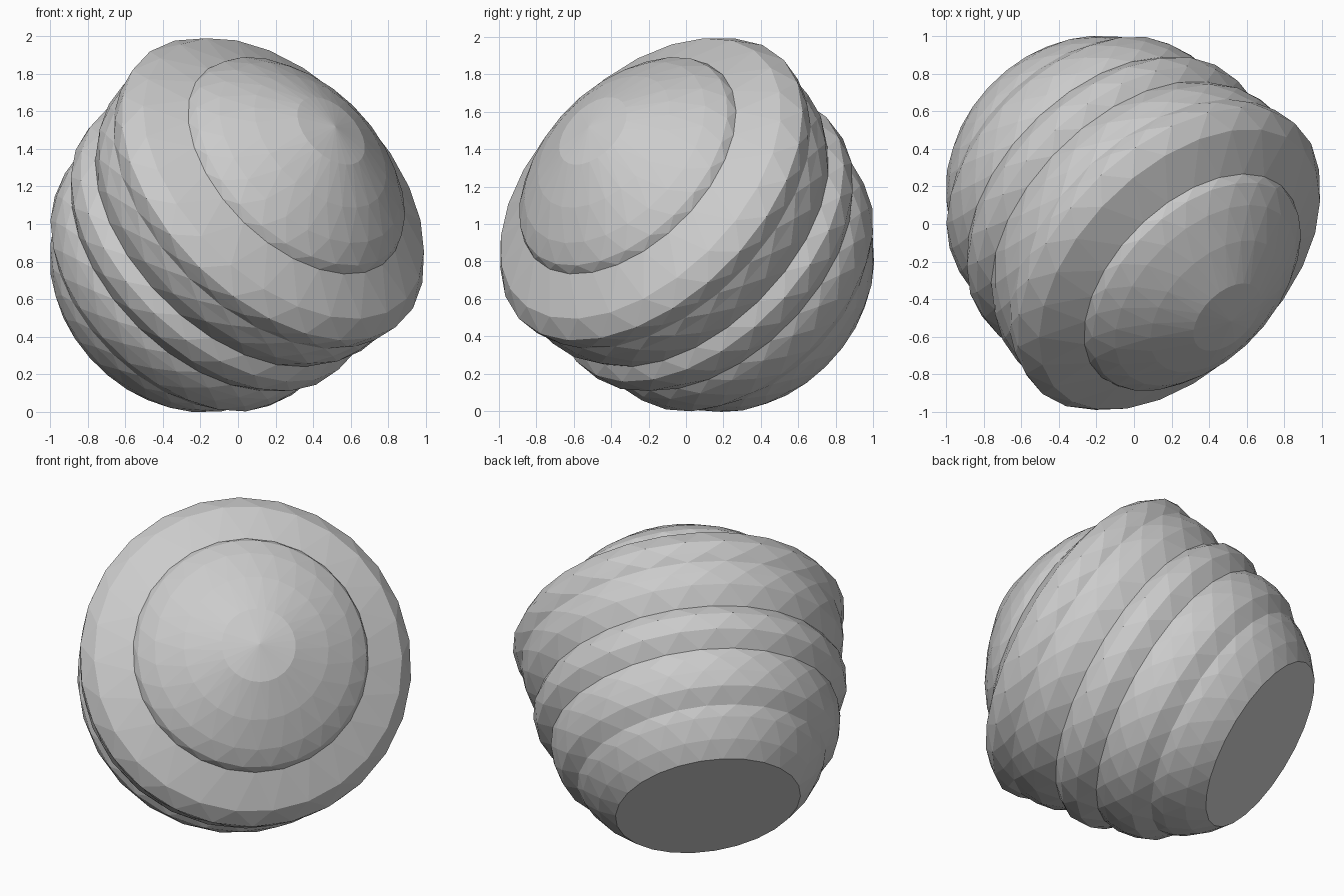
import bpy, bmesh
from math import cos, sin, pi
from mathutils import Vector

if "Cube" in bpy.data.objects:
    bpy.data.objects.remove(bpy.data.objects["Cube"])

# tilted axis of the ridged ball
AXIS = Vector((1, -1, 1)).normalized()
CENTRE = Vector((0, 0, 1))
SIDES = 26
rot = Vector((0, 0, 1)).rotation_difference(AXIS)

# profile: (distance along axis, radius), from flat base to dome
profile = [
    (-0.915, 0.55), (-0.83, 0.64), (-0.72, 0.715), (-0.655, 0.74),   # base
    (-0.57, 0.82), (-0.48, 0.85), (-0.40, 0.86), (-0.335, 0.85),     # lower ridge
    (-0.24, 0.92), (-0.14, 0.93), (-0.065, 0.885),                   # middle ridge
    (0.05, 0.945), (0.13, 0.955), (0.20, 0.955),                     # upper ridge
    (0.25, 0.975), (0.32, 0.985), (0.42, 0.915), (0.53, 0.70),       # wide ridge
    (0.58, 0.68), (0.66, 0.59), (0.76, 0.43), (0.86, 0.22),          # dome
]


def point(t, r, a):
    return CENTRE + rot @ Vector((r * cos(a), r * sin(a), t))


bm = bmesh.new()
rings = []
for i, (t, r) in enumerate(profile):
    twist = 0.5 * (i % 2)  # staggered rings give triangular facets
    rings.append([bm.verts.new(point(t, r * 1.003, 2 * pi * (k + twist) / SIDES))
                  for k in range(SIDES)])

# faceted walls
for i in range(len(rings) - 1):
    lo, hi = rings[i], rings[i + 1]
    for k in range(SIDES):
        n = (k + 1) % SIDES
        if i % 2 == 0:
            bm.faces.new((lo[k], lo[n], hi[k]))
            bm.faces.new((lo[n], hi[n], hi[k]))
        else:
            bm.faces.new((lo[k], hi[n], hi[k]))
            bm.faces.new((lo[k], lo[n], hi[n]))

# flat base and dome tip
bm.faces.new(rings[0][::-1])
tip = bm.verts.new(point(0.90, 0, 0))
for k in range(SIDES):
    bm.faces.new((rings[-1][k], rings[-1][(k + 1) % SIDES], tip))

bmesh.ops.recalc_face_normals(bm, faces=bm.faces)
mesh = bpy.data.meshes.new("ridged_ball")
bm.to_mesh(mesh)
bm.free()
bpy.context.collection.objects.link(bpy.data.objects.new("ridged_ball", mesh))
